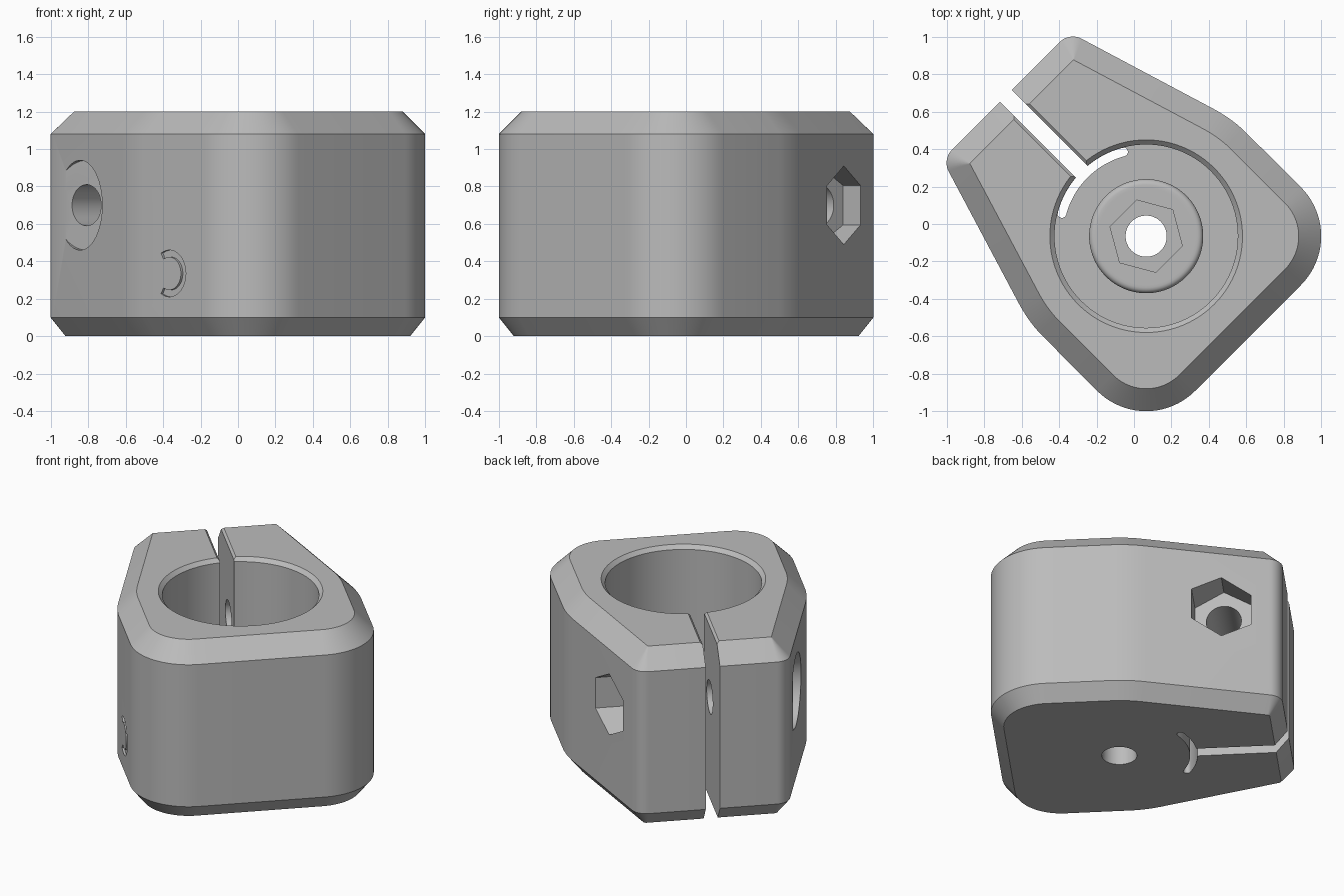
import bpy, bmesh
from math import sin, cos, pi, radians
from mathutils import Matrix, Vector

cube = bpy.data.objects.get("Cube")
if cube:
    bpy.data.objects.remove(cube)

grey = bpy.data.materials.new("plain grey")
grey.use_nodes = True
COLOUR = (0.5, 0.5, 0.5, 1)
grey.diffuse_color = COLOUR
grey.node_tree.nodes["Principled BSDF"].inputs["Base Color"].default_value = COLOUR

# Working frame: the clamp gap points along +y; the whole part is turned at the end
AXIS_Y = -0.092
HEIGHT = 1.2
BOLT = Vector((0, 0.6, 0.7))
SIDEWAYS = Matrix.Rotation(pi / 2, 4, 'Y')     # turns a z prism to run along x


def arc(cx, cy, r, a0, a1, n):
    angles = [radians(a0 + (a1 - a0) * i / n) for i in range(n + 1)]
    return [(cx + r * cos(a), cy + r * sin(a)) for a in angles]


def ngon(n, r, cy=0):
    return arc(0, cy, r, 0, 360, n)[:-1]


def loft(name, sections, matrix=Matrix()):
    """Closed solid through a stack of (outline, height) sections."""
    bm = bmesh.new()
    rings = [[bm.verts.new((x, y, z)) for x, y in pts] for pts, z in sections]
    n = len(rings[0])
    for low, high in zip(rings, rings[1:]):
        for i in range(n):
            j = (i + 1) % n
            bm.faces.new((low[i], low[j], high[j], high[i]))
    bm.faces.new(rings[0][::-1])
    bm.faces.new(rings[-1])
    bmesh.ops.recalc_face_normals(bm, faces=bm.faces[:])
    bm.transform(matrix)
    mesh = bpy.data.meshes.new(name)
    bm.to_mesh(mesh)
    bm.free()
    ob = bpy.data.objects.new(name, mesh)
    bpy.context.collection.objects.link(ob)
    mesh.materials.append(grey)
    return ob


def prism(name, pts, z0, z1, matrix=Matrix()):
    return loft(name, [(pts, z0), (pts, z1)], matrix)


def outline(inset):
    """Plan of the block: rounded back, tapered jaws."""
    taper = radians(17)
    reach = 0.77 - inset
    r = max(0.1 - inset, 0.002)
    tip_y = 0.969 - inset - r
    tip_x = (reach - r - sin(taper) * (tip_y - AXIS_Y)) / cos(taper)
    half = arc(0.4, AXIS_Y - 0.4, 0.37 - inset, -90, 0, 20)
    half += arc(0, AXIS_Y, reach, 0, 17, 6)[1:]
    half += arc(tip_x, tip_y, r, 17, 90, 10)
    return half + [(-x, y) for x, y in reversed(half)]


def gap(half):
    return [(-half, 0.37), (half, 0.37), (half, 1.2), (-half, 1.2)]


# Block with chamfered top and bottom rims
body = loft("clamp_body", [(outline(0.08), 0), (outline(0), 0.1),
                           (outline(0), HEIGHT - 0.12), (outline(0.12), HEIGHT)])

# Bore with a chamfered mouth, leaving a rounded boss on its floor
FLOOR, BOSS, BOSS_R, BORE_R = 0.2, 0.3, 0.305, 0.49
profile = [(0.26, BOSS)]
profile += arc(BOSS_R - 0.03, BOSS - 0.03, 0.03, 90, 0, 4)
profile += [(BOSS_R, FLOOR), (BORE_R, FLOOR), (BORE_R, HEIGHT - 0.025),
            (BORE_R + 0.045, HEIGHT + 0.02)]
bore = loft("bore_cutter", [(ngon(96, r, AXIS_Y), z) for r, z in profile])

# Floor hole, nut pocket and curved relief slot
hole = prism("floor_hole_cutter", ngon(48, 0.11, AXIS_Y), -0.1, 0.5)
pocket = prism("nut_pocket_cutter", ngon(6, 0.2, AXIS_Y), 0.15, 0.4)
mid_r, w = 0.466, 0.023
relief_pts = arc(0, AXIS_Y, mid_r + w, 60, 120, 24)
end_a, end_b = (arc(0, AXIS_Y, mid_r, a, a, 1)[0] for a in (120, 60))
relief_pts += arc(*end_a, w, 120, 300, 8)[1:-1]
relief_pts += arc(0, AXIS_Y, mid_r - w, 120, 60, 24)
relief_pts += arc(*end_b, w, 240, 420, 8)[1:-1]
relief = prism("relief_slot_cutter", relief_pts, -0.1, FLOOR + 0.05)

# Clamp gap with a small chamfer at the top
slot = loft("gap_cutter", [(gap(0.045), -0.1), (gap(0.045), HEIGHT - 0.015),
                           (gap(0.075), HEIGHT + 0.015)])

# Cross bolt: through hole, hex pocket on one jaw, round seat on the other
across = Matrix.Translation(BOLT) @ SIDEWAYS
bolt = prism("bolt_hole_cutter", ngon(48, 0.11), -1, 1, across)
hex_seat = prism("hex_seat_cutter", ngon(6, 0.21), 0.407, 1, across)
head_seat = prism("head_seat_cutter", ngon(64, 0.24), -1, -0.545, across)

# Shallow open ring groove on the side
ring = arc(0, 0, 0.125, 150, 390, 32) + arc(0, 0, 0.088, 390, 150, 32)
groove = prism("ring_groove_cutter", ring, -0.9, -0.755,
               Matrix.Translation((0, -0.25, 0.335)) @ SIDEWAYS)

cutters = [bore, hole, pocket, relief, slot, bolt, hex_seat, head_seat, groove]
for cutter in cutters:
    cutter.hide_render = True
    mod = body.modifiers.new(cutter.name, 'BOOLEAN')
    mod.operation = 'DIFFERENCE'
    mod.solver = 'EXACT'
    mod.object = cutter

# Bake the cuts, then turn the part to its final heading
bpy.context.view_layer.update()
evaluated = body.evaluated_get(bpy.context.evaluated_depsgraph_get())
result = bpy.data.meshes.new_from_object(evaluated)
body.modifiers.clear()
body.data = result
result.transform(Matrix.Rotation(pi / 4, 4, 'Z'))
for cutter in cutters:
    bpy.data.objects.remove(cutter)

bpy.ops.object.select_all(action='DESELECT')
body.select_set(True)
bpy.context.view_layer.objects.active = body
bpy.ops.object.shade_smooth_by_angle(angle=radians(25))
